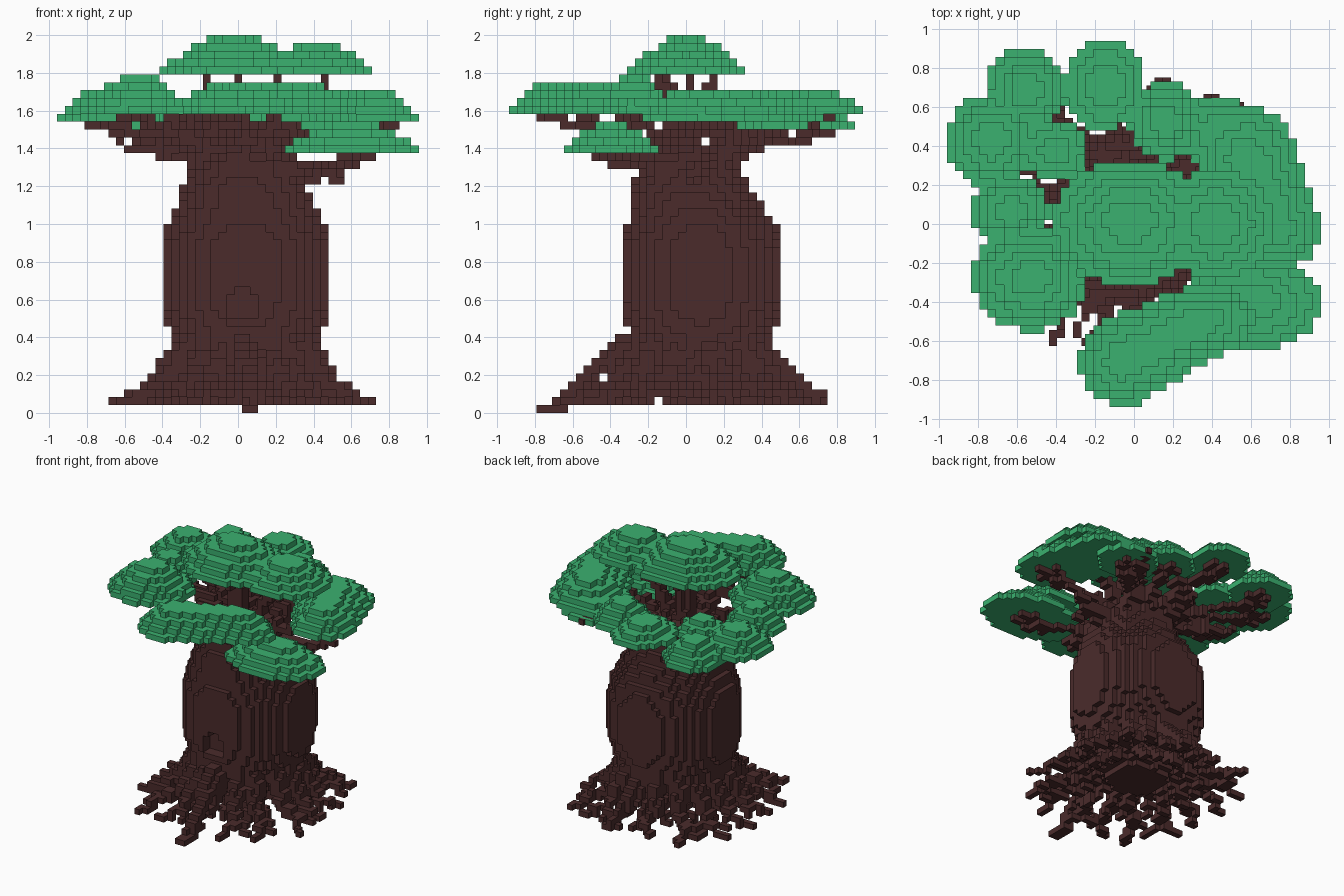
import bpy, bmesh, math, random
from mathutils import Vector

if "Cube" in bpy.data.objects:
    bpy.data.objects.remove(bpy.data.objects["Cube"], do_unlink=True)

random.seed(4)
V = 2 / 48  # edge of one block
DIRS = [Vector(d) for d in ((1, 0, 0), (0, 1, 0), (0, 0, 1))]


def material(name, rgb):
    mat = bpy.data.materials.new(name)
    mat.use_nodes = True
    mat.diffuse_color = (*rgb, 1)
    mat.node_tree.nodes["Principled BSDF"].inputs["Base Color"].default_value = (*rgb, 1)
    return mat


BARK = material("dark_bark", (0.069, 0.024, 0.024))
LEAF = material("leaf_green", (0.043, 0.44, 0.16))


def build(name, cells, offset, mat):
    """Turn a set of block cells into a mesh of its exposed faces."""
    bm = bmesh.new()
    verts = {}

    def vert(p):
        key = tuple(round(c) for c in p)
        if key not in verts:
            verts[key] = bm.verts.new(Vector(key) * V + offset)
        return verts[key]

    for cell in cells:
        base = Vector(cell)
        for a in range(3):
            u, w = DIRS[(a + 1) % 3], DIRS[(a + 2) % 3]
            for side in (0, 1):
                n = DIRS[a] * (1 if side else -1)
                if tuple(int(c) for c in base + n) in cells:
                    continue
                p = base + DIRS[a] * side
                loop = [p, p + u, p + u + w, p + w]
                bm.faces.new([vert(q) for q in (loop if side else loop[::-1])])
    mesh = bpy.data.meshes.new(name)
    bm.to_mesh(mesh)
    bm.free()
    mesh.materials.append(mat)
    obj = bpy.data.objects.new(name, mesh)
    bpy.context.collection.objects.link(obj)


WOOD_OFF = Vector((0.022, 0.0, 0))
LEAF_OFF = Vector((0, V / 2, 0))


def limb(points, r0, r1):
    """Blocks along a path that tapers from r0 to r1."""
    cells = set()
    pts = [Vector(p) for p in points]
    steps = 24
    for s, (a, b) in enumerate(zip(pts, pts[1:])):
        for k in range(steps + 1):
            p = a.lerp(b, k / steps)
            r = r0 + (r1 - r0) * (s + k / steps) / (len(pts) - 1)
            i, j, l = (math.floor(c / V) for c in p - WOOD_OFF)
            cells.add((i, j, l))
            m = math.ceil(r / V)
            for di in range(-m, m + 1):
                for dj in range(-m, m + 1):
                    for dl in range(-m, m + 1):
                        c = Vector((i + di + .5, j + dj + .5, l + dl + .5)) * V + WOOD_OFF
                        if (c - p).length < r and l + dl >= 0:
                            cells.add((i + di, j + dj, l + dl))
    return cells


def polar(angle, r, z, cx=0.03, cy=0.03):
    return (cx + r * math.cos(angle), cy + r * math.sin(angle), z)


# Barrel trunk: radius by height
PROFILE = [(0.1, 0.2), (0.25, 0.32), (0.36, 0.37), (0.47, 0.42), (0.6, 0.45), (0.86, 0.45),
           (0.98, 0.425), (1.1, 0.37), (1.2, 0.325), (1.34, 0.28), (1.42, 0.17)]


def trunk_radius(z):
    for (z0, r0), (z1, r1) in zip(PROFILE, PROFILE[1:]):
        if z0 <= z <= z1:
            return r0 + (r1 - r0) * (z - z0) / (z1 - z0)
    return 0


trunk = set()
for l in range(48):
    z = (l + 0.5) * V
    r = trunk_radius(z)
    cy = 0.08 if z < 1 else max(0.02, 0.08 - (z - 1) * 0.3)
    for i in range(-14, 15):
        for j in range(-14, 15):
            x, y = (i + 0.5) * V + WOOD_OFF.x, (j + 0.5) * V + WOOD_OFF.y
            if r and abs((x - 0.04) / r) ** 2.12 + abs((y - cy) / r / 0.95) ** 2.12 < 1:
                trunk.add((i, j, l))

# Hollow in the front of the trunk
hollow = {c for c in trunk if -2 <= c[0] < 2 and c[1] < -6 and 12 <= c[2] < 16 - (c[0] in (-2, 1))}
build("trunk", trunk - hollow, WOOD_OFF, BARK)

# Roots: winding down, then running out along the ground with a short side fork
roots = set()
COUNT = 17
for n in range(COUNT):
    a = 2 * math.pi * n / COUNT + random.uniform(-0.08, 0.08)
    reach = 0.66 + 0.12 * math.sin(2 * a) ** 2 + random.uniform(-0.04, 0.02)
    bend = random.choice((-0.1, 0.1))
    knee = polar(a + bend * 0.5, 0.47, random.uniform(0.14, 0.19), cy=0.06)
    roots |= limb([polar(a, 0.32, 0.38, cy=0.07), polar(a, 0.39, 0.27, cy=0.07), knee], 0.07, 0.045)
    roots |= limb([knee, polar(a - bend * 0.5, 0.58, 0.1, cy=0.04),
                   polar(a + bend * 0.6, reach, 0.065, cy=0.04)], 0.042, 0.024)
    roots |= limb([knee, polar(a - bend * 1.6, reach * 0.88, 0.065, cy=0.05)], 0.035, 0.015)
    # inner roots under the trunk
    roots |= limb([polar(a, 0.25, 0.2, cy=0.07), polar(a + 0.2, 0.43, 0.065, cy=0.06)], 0.04, 0.03)
# Long front root that reaches the ground, the longest back root and a corner root
roots |= limb([(0.03, -0.34, 0.36), (0.05, -0.55, 0.17), (0.06, -0.66, 0.07)], 0.06, 0.035)
roots |= limb([(0.06, -0.66, 0.02), (0.06, -0.78, 0.02)], 0.03, 0.03)
roots |= limb([(0.1, 0.46, 0.3), (0.12, 0.6, 0.18), (0.15, 0.74, 0.065)], 0.05, 0.02)
roots |= limb([(0.38, 0.4, 0.16), (0.48, 0.5, 0.1), (0.56, 0.58, 0.065)], 0.04, 0.02)
build("roots", roots, WOOD_OFF, BARK)


def sweep(a, b, n=7):
    """Domes blended from a to b, making one long pad."""
    return [tuple(p + (q - p) * k / (n - 1) for p, q in zip(a[:4], b[:4])) + a[4:]
            for k in range(n)]


# Leaf pads: x, y, radius x, radius y, bottom layer, layer count
PADS = {
    "crown_pad": [(-0.02, 0.01, 0.39, 0.32, 43, 5), (0.42, 0.0, 0.29, 0.27, 43, 4)],
    "right_pad": sweep((0.74, -0.02, 0.22, 0.22, 37, 4), (0.58, 0.33, 0.26, 0.27, 37, 4)),
    "right_back_pad": [(0.44, 0.46, 0.22, 0.19, 36, 3)],
    "low_right_pad": [(0.6, -0.4, 0.365, 0.245, 33, 4)],
    "front_pad": sweep((-0.06, -0.7, 0.22, 0.235, 38, 4), (0.36, -0.49, 0.25, 0.18, 38, 4)),
    "left_front_pad": [(-0.53, -0.28, 0.3, 0.27, 38, 5)],
    "left_pad": [(-0.63, 0.07, 0.2, 0.19, 37, 4)],
    "left_back_pad": [(-0.73, 0.43, 0.23, 0.24, 37, 4), (-0.4, 0.38, 0.17, 0.16, 37, 3)],
    "far_left_back_pad": [(-0.55, 0.69, 0.21, 0.21, 36, 4)],
    "back_pad": [(-0.15, 0.71, 0.21, 0.23, 38, 3)],
    "right_inner_back_pad": [(0.16, 0.53, 0.19, 0.2, 37, 4)],
}
for name, domes in PADS.items():
    cells = set()
    for px, py, rx, ry, bottom, layers in domes:
        for k in range(layers):
            f = (1 - k / layers) ** 0.65
            for i in range(-23, 23):
                for j in range(-23, 22):
                    x, y = (i + 0.5) * V, (j + 1) * V
                    if ((x - px) / rx / f) ** 2 + ((y - py) / ry / f) ** 2 < 1:
                        cells.add((i, j, bottom + k))
    build(name, cells, LEAF_OFF, LEAF)

# Branches: one limb to each outer pad, splitting into twigs just beneath the leaves
branches = set()
for name, domes in PADS.items():
    if name == "crown_pad":
        continue
    px, py, rx, ry, bottom, layers = domes[0]
    top = (bottom - 0.5) * V
    a = math.atan2(py - 0.03, px - 0.03)
    dist = math.hypot(px - 0.03, py - 0.03)
    elbow = polar(a, 0.3, min(1.44, top - 0.06))
    fork = polar(a, dist * 0.75, top - 0.05)
    branches |= limb([polar(a, 0.18, 1.32), elbow], 0.07, 0.05)
    branches |= limb([elbow, fork], 0.04, 0.02)
    for t in (-1.2, 0.0, 1.3):
        tip = Vector((px + rx * 0.35 * math.cos(a + t), py + ry * 0.35 * math.sin(a + t), top))
        branches |= limb([fork, tip], 0.01, 0.01)
# Central stem, splitting under the crown
branches |= limb([(0.0, 0.01, 1.35), (0.0, 0.01, 1.66)], 0.075, 0.055)
for tip in ((-0.16, -0.1), (0.0, 0.14), (0.0, -0.14), (0.21, 0.0)):
    branches |= limb([(0.0, 0.01, 1.66), (*tip, 1.73), (*tip, 1.77)], 0.025, 0.01)
branches |= limb([(0.1, 0.02, 1.4), (0.25, 0.0, 1.62), (0.48, 0.02, 1.77)], 0.05, 0.015)
# Exposed limbs in the gaps between the pads
branches |= limb([(-0.05, 0.2, 1.36), (-0.13, 0.38, 1.48), (-0.03, 0.44, 1.55)], 0.085, 0.06)
branches |= limb([(-0.13, 0.36, 1.5), (-0.36, 0.19, 1.54)], 0.06, 0.035)
branches |= limb([(0.2, -0.22, 1.38), (0.0, -0.36, 1.48), (-0.2, -0.36, 1.52),
                  (-0.3, -0.56, 1.55)], 0.055, 0.025)
branches |= limb([(0.15, 0.2, 1.38), (0.24, 0.28, 1.5), (0.38, 0.33, 1.52)], 0.06, 0.03)
branches |= limb([(0.25, 0.05, 1.27), (0.45, 0.08, 1.28), (0.7, 0.16, 1.36)], 0.07, 0.025)
branches |= limb([(0.45, 0.05, 1.28), (0.55, 0.0, 1.23)], 0.03, 0.02)
branches |= limb([(-0.2, 0.15, 1.36), (-0.4, 0.25, 1.37), (-0.62, 0.3, 1.42)], 0.045, 0.015)
branches |= limb([(0.3, 0.4, 1.46), (0.42, 0.66, 1.53)], 0.02, 0.01)
build("branches", branches, WOOD_OFF, BARK)
